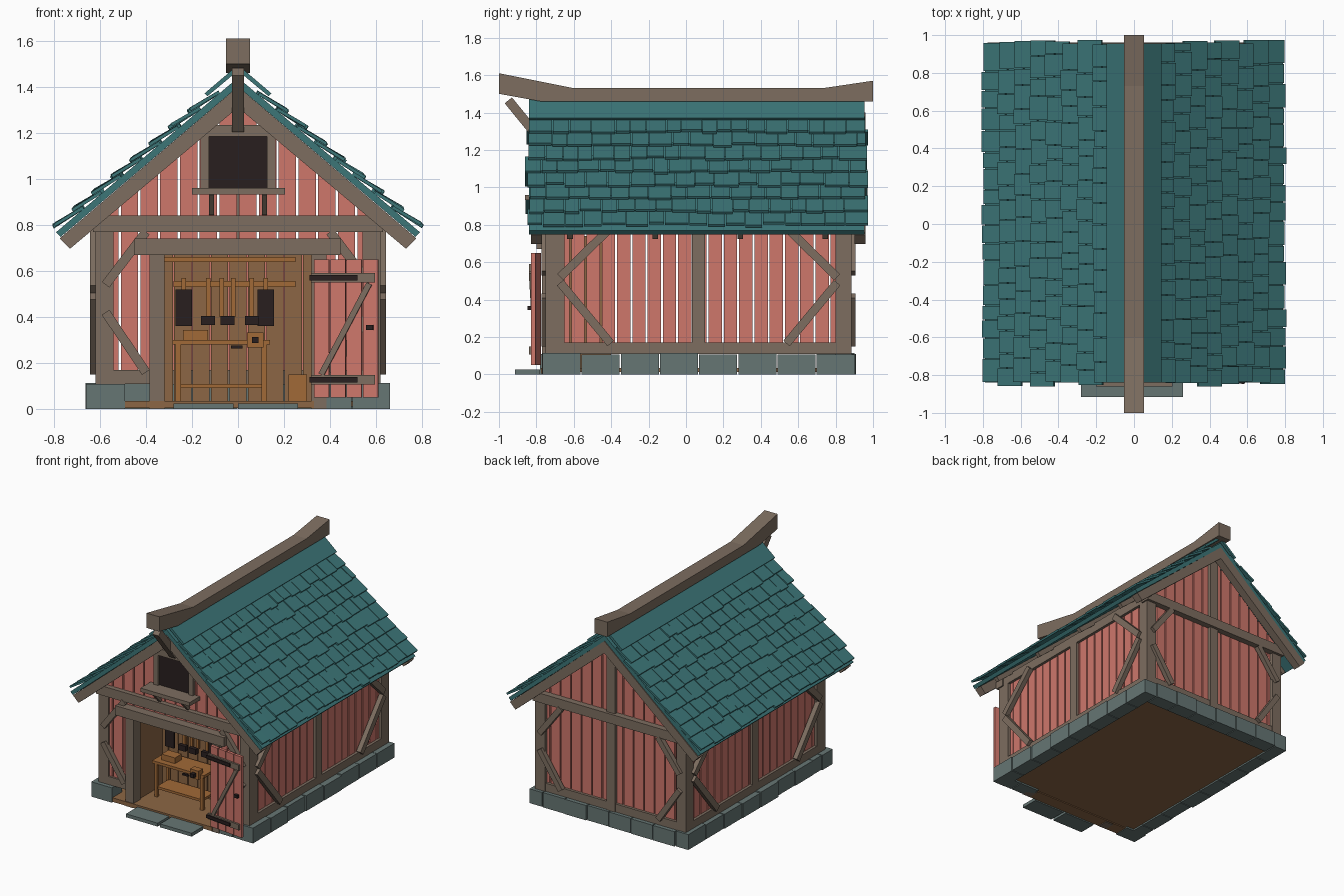
import bpy, bmesh, random
from mathutils import Matrix, Vector

random.seed(4)
if "Cube" in bpy.data.objects:
    bpy.data.objects.remove(bpy.data.objects["Cube"], do_unlink=True)


def material(name, hex_code):
    colour = [(c / 255) ** 2.2 for c in bytes.fromhex(hex_code)] + [1]
    mat = bpy.data.materials.new(name)
    mat.use_nodes = True
    mat.diffuse_color = colour
    mat.node_tree.nodes["Principled BSDF"].inputs["Base Color"].default_value = colour
    return mat


TIMBER = material("grey brown timber", "7c6d60")
RED = material("faded red planks", "cd766b")
TEAL = material("teal shingles", "3e7577")
STONE = material("grey stone", "667573")
BROWN = material("brown boards", "8b6646")
OAK = material("warm workshop wood", "a0693a")
DARK = material("dark iron", "2d2424")

# Main levels and lines that the parts share
X, Y = Vector((1, 0, 0)), Vector((0, 1, 0))
SIDES = (-1, 1)
WALL, FRONT, BACK = .62, -.75, .885
MIDDLE = (FRONT + BACK) / 2
STONE_TOP, SILL_TOP = .11, .17
PLATE, PLATE_TOP = .77, .84
LINTEL, LINTEL_TOP = .67, .74
DOORWAY, ALCOVE, FLOOR = .33, -.4, .035
SLOPE, RAFTER_TOP, DECK_TOP = .85, 1.4, 1.44
EAVE_FRONT, EAVE_BACK = -.84, .955


class Part:
    """Collects simple solids into one object."""

    def __init__(self, name, mat, frame=Matrix()):
        self.name, self.mat, self.frame = name, mat, frame
        self.bm = bmesh.new()

    def solid(self, centre, rotation, size):
        matrix = self.frame @ Matrix.Translation(centre) @ rotation @ Matrix.Diagonal((*size, 1))
        bmesh.ops.create_cube(self.bm, size=1, matrix=matrix)

    def box(self, left, right, front, back, low, high):
        a, b = Vector((left, front, low)), Vector((right, back, high))
        self.solid((a + b) / 2, Matrix(), [abs(d) for d in b - a])

    def block(self, x, y, z, width, depth, height):
        self.solid((x, y, z), Matrix(), (width, depth, height))

    def bar(self, start, end, width, depth, side):
        # Straight bar between two points; depth is measured along side
        start, end = Vector(start), Vector(end)
        along = (end - start).normalized()
        rotation = Matrix((along, side.cross(along).normalized(), side)).transposed().to_4x4()
        self.solid((start + end) / 2, rotation, ((end - start).length, width, depth))

    def prism(self, profile, near, far, along=Y):
        # Profile in the xz plane, or in the yz plane when extruded along x
        rings = []
        for t in (near, far):
            points = [(u, t, z) if along is Y else (t, u, z) for u, z in profile]
            rings.append([self.bm.verts.new(co) for co in points])
            self.bm.faces.new(rings[-1])
        for i in range(len(profile)):
            first, last = rings
            self.bm.faces.new((first[i - 1], first[i], last[i], last[i - 1]))

    def slope(self, side, top, thick, reach, near, far):
        # One sloping half of the roof, from the ridge out to reach
        tip = top - SLOPE * reach
        self.prism([(0, top), (side * reach, tip), (side * (reach - thick / 2), tip - thick / 2),
                    (0, top - thick)], near, far)

    def done(self):
        bmesh.ops.recalc_face_normals(self.bm, faces=self.bm.faces)
        mesh = bpy.data.meshes.new(self.name)
        self.bm.to_mesh(mesh)
        self.bm.free()
        mesh.materials.append(self.mat)
        bpy.context.collection.objects.link(bpy.data.objects.new(self.name, mesh))


def row(start, end, count, gap):
    # Evenly split a span, leaving a gap between pieces
    step = (end - start) / count
    return [(start + i * step + gap / 2, start + (i + 1) * step - gap / 2) for i in range(count)]


def jitter(amount):
    return random.uniform(-amount, amount)


# Stone footing
p = Part("footing_stones", STONE)
for s in SIDES:
    for a, b in row(FRONT - .02, BACK + .02, 8, .006):
        p.box(s * .55, s * (.655 + jitter(.008)), a, b, 0, STONE_TOP + jitter(.005))
for a, b in row(-.545, .545, 6, .006):
    p.box(a, b, .8, BACK + .02 + jitter(.006), 0, STONE_TOP)
p.box(-.66, -.49, FRONT - .03, -.66, 0, STONE_TOP)
for a, b in row(DOORWAY, .66, 2, .006):
    p.box(a, b, FRONT - .015, -.66, 0, STONE_TOP)
p.done()
p = Part("step_stones", STONE)
for a, b in row(-.29, .27, 2, .02):
    p.box(a, b, -.915, FRONT - .03, 0, .025)
p.done()

# Floor and threshold
p = Part("floor", BROWN)
p.box(-.56, .56, -.68, .81, .012, FLOOR)
p.box(-.49, DOORWAY, FRONT - .025, -.68, .005, FLOOR)
p.done()

# Timber frame
p = Part("frame_posts", TIMBER)
for s in SIDES:
    for a, b in ((FRONT, FRONT + .1), (BACK - .085, BACK)):
        p.box(s * (WALL - .08), s * WALL, a, b, STONE_TOP, PLATE + .03)
    p.block(s * (WALL - .025), MIDDLE, PLATE / 2 + .09, .05, .07, PLATE - .12)
    p.box(s * (DOORWAY - .01), s * (DOORWAY + .055), FRONT - .02, FRONT + .06, 0, LINTEL)
p.box(-.035, .035, BACK - .055, BACK, STONE_TOP, 1.33)
p.done()
p = Part("frame_beams", TIMBER)
for s in SIDES:
    for low, high in ((STONE_TOP, SILL_TOP), (PLATE, PLATE_TOP)):
        p.box(s * (WALL - .07), s * WALL, FRONT + .05, BACK - .05, low, high)
    p.box(s * (DOORWAY + .05), s * WALL, FRONT, FRONT + .06, STONE_TOP, SILL_TOP)
p.box(-WALL, WALL, BACK - .06, BACK - .005, STONE_TOP, SILL_TOP)
for y in (FRONT + .015, BACK - .015):
    p.box(-.63, .63, y - .035, y + .035, PLATE, PLATE_TOP)
p.box(-.45, .445, FRONT - .05, FRONT + .05, LINTEL, LINTEL_TOP)
p.done()
p = Part("corner_braces", TIMBER)
for s in SIDES:
    for middle, end in ((.54, PLATE), (.42, SILL_TOP - .01)):
        for y in (FRONT - .005, BACK + .005):
            p.bar((s * .575, y, middle), (s * .4, y, end), .04, .035, Y)
    for middle, end in ((.52, PLATE + .015), (.49, SILL_TOP - .005)):
        for e in SIDES:
            x = s * (WALL + .005)
            p.bar((x, MIDDLE + e * .74, middle), (x, MIDDLE + e * .47, end), .045, .035, X)
p.done()

# Red plank walls, cut to the roof line at the gables
p = Part("side_wall_planks", RED)
for s in SIDES:
    for a, b in row(FRONT + .05, BACK - .035, 19, .01):
        p.box(s * (WALL - .04), s * (WALL - .02), a, b, STONE_TOP, PLATE_TOP)
p.done()
for name, y in (("front_wall_planks", FRONT + .015), ("back_wall_planks", BACK - .045)):
    p = Part(name, RED)
    for a, b in row(-.6, .6, 14, .01):
        doorway = y < 0 and abs(a + b) / 2 < DOORWAY + .02
        low = LINTEL_TOP - .04 if doorway else STONE_TOP + .03
        left, right = [RAFTER_TOP - .03 - SLOPE * abs(x) for x in (a, b)]
        p.prism([(a, low), (b, low), (b, right), (a, left)], y, y + .02)
    p.done()

# Roof: gable rafters, inner rafters, deck
gables = Part("gable_rafters", TIMBER)
inner = Part("inner_rafters", TIMBER)
deck = Part("roof_deck", TEAL)
for s in SIDES:
    for y in (FRONT - .05, BACK + .045):
        gables.slope(s, RAFTER_TOP, .09, .775, y - .03, y + .03)
    for i in range(4):
        y = -.62 + i * .455
        inner.slope(s, RAFTER_TOP, .05, .765, y - .015, y + .015)
    deck.slope(s, DECK_TOP, .04, .79, EAVE_FRONT, EAVE_BACK)
for p in (gables, inner, deck):
    p.done()

# Overlapping shingles, each tilted up at its lower edge
p = Part("roof_shingles", TEAL)
for s in SIDES:
    for course in range(8):
        y = EAVE_FRONT - .01 + jitter(.014)
        while y < EAVE_BACK - .005:
            end = y + random.uniform(.075, .135)
            if end > EAVE_BACK - .035:
                end = EAVE_BACK + .01 + jitter(.012)
            x = .797 - course * .0835 + jitter(.007)
            upper, mid = x - .125, (y + end) / 2
            p.bar((s * upper, mid, DECK_TOP + .007 - SLOPE * upper),
                  (s * x, mid, DECK_TOP + .037 - SLOPE * x + jitter(.004)), .014, end - y - .005, Y)
            y = end
    # Smooth cap below the ridge
    p.slope(s, DECK_TOP + .055, .025, .145, EAVE_FRONT, EAVE_BACK)
p.done()

# Ridge beam with upswept ends, and its front strut
profile = [(-1, 1.5), (-.78, 1.46), (1, 1.46), (1, 1.57), (.73, 1.53), (-.6, 1.53), (-1, 1.61)]
p = Part("ridge_beam", TIMBER)
p.prism(profile, -.053, .053, X)
p.done()
p = Part("ridge_strut", TIMBER)
p.bar((0, FRONT - .2, 1.465), (0, FRONT, 1.22), .05, .05, X)
p.done()

# Loft opening with frame and shelf
SHELF, LOFT_TOP, LOFT = .96, 1.185, .125
p = Part("loft_opening", DARK)
p.box(-LOFT, LOFT, FRONT + .005, FRONT + .012, SHELF, LOFT_TOP)
p.done()
p = Part("loft_frame", TIMBER)
for s in SIDES:
    p.box(s * LOFT, s * (LOFT + .037), FRONT - .01, FRONT + .03, SHELF - .01, LOFT_TOP + .01)
    p.bar((s * .115, FRONT, PLATE_TOP + .01), (s * .115, FRONT - .08, SHELF - .025), .022, .02, X)
p.prism([(-.15, LOFT_TOP), (.15, LOFT_TOP), (.09, LOFT_TOP + .05), (-.09, LOFT_TOP + .05)],
        FRONT - .01, FRONT + .03)
p.box(-.2, .205, FRONT - .11, FRONT + .01, SHELF - .028, SHELF)
p.done()

# Workshop alcove behind the doorway
p = Part("alcove_boards", BROWN)
for a, b in row(-.36, .36, 9, .006):
    p.box(a, b, ALCOVE - .015, ALCOVE, FLOOR, LINTEL_TOP)
for s in SIDES:
    p.box(s * DOORWAY, s * (DOORWAY + .02), FRONT + .05, ALCOVE, FLOOR, LINTEL_TOP)
p.box(-DOORWAY, DOORWAY, FRONT + .05, ALCOVE, LINTEL_TOP - .04, LINTEL_TOP - .02)
p.done()
RACK = ALCOVE - .04
p = Part("tool_rack", OAK)
p.box(-.28, .25, RACK, ALCOVE, .53, .557)
p.box(-.32, .25, RACK, ALCOVE, .64, .66)
for x in (-.235, -.13, -.07, -.02, .06, .12):
    p.block(x, RACK, .485, .02, .02, .17)
p.done()
p = Part("hanging_tools", DARK)
for x in (-.235, .12):
    p.block(x, RACK - .02, .44, .072, .015, .16)
for x in (-.13, -.045, .06):
    p.block(x, RACK - .02, .385, .06, .03, .04)
p.done()
BENCH, BENCH_TOP, BENCH_X = ALCOVE - .115, .3, -.0725
p = Part("workbench", OAK)
p.block(BENCH_X, BENCH, BENCH_TOP - .01, .425, .17, .02)
p.block(BENCH_X, BENCH, .1, .37, .14, .018)
for s in SIDES:
    for e in SIDES:
        x, y = BENCH_X + s * .1875, BENCH + e * .0675
        p.box(x - .012, x + .012, y - .012, y + .012, FLOOR, BENCH_TOP)
p.block(-.185, BENCH, BENCH_TOP + .02, .11, .08, .045)
p.block(.075, BENCH - .08, BENCH_TOP, .07, .05, .065)
p.block(.26, BENCH - .03, FLOOR + .055, .08, .1, .12)
p.done()
p = Part("bench_vice", DARK)
p.block(.075, BENCH - .12, BENCH_TOP, .028, .03, .028)
p.block(-.005, BENCH - .09, BENCH_TOP - .03, .05, .015, .012)
p.done()

# Open plank door, resting slightly off the wall
hinge = Matrix.Translation((DOORWAY, FRONT - .025, 0)) @ Matrix.Rotation(-.11, 4, "Z")
planks = Part("door_planks", RED, hinge)
braces = Part("door_braces", TIMBER, hinge)
iron = Part("door_ironwork", DARK, hinge)
for a, b in row(0, .285, 4, .006):
    planks.box(a, b, -.022, 0, .05, .65)
for z in (.128, .57):
    braces.block(.13, -.029, z, .28, .014, .042)
    iron.block(.09, -.04, z, .21, .008, .024)
braces.bar((.035, -.03, .15), (.245, -.03, .545), .025, .015, Y)
iron.block(.247, -.033, .354, .03, .022, .022)
for p in (planks, braces, iron):
    p.done()
